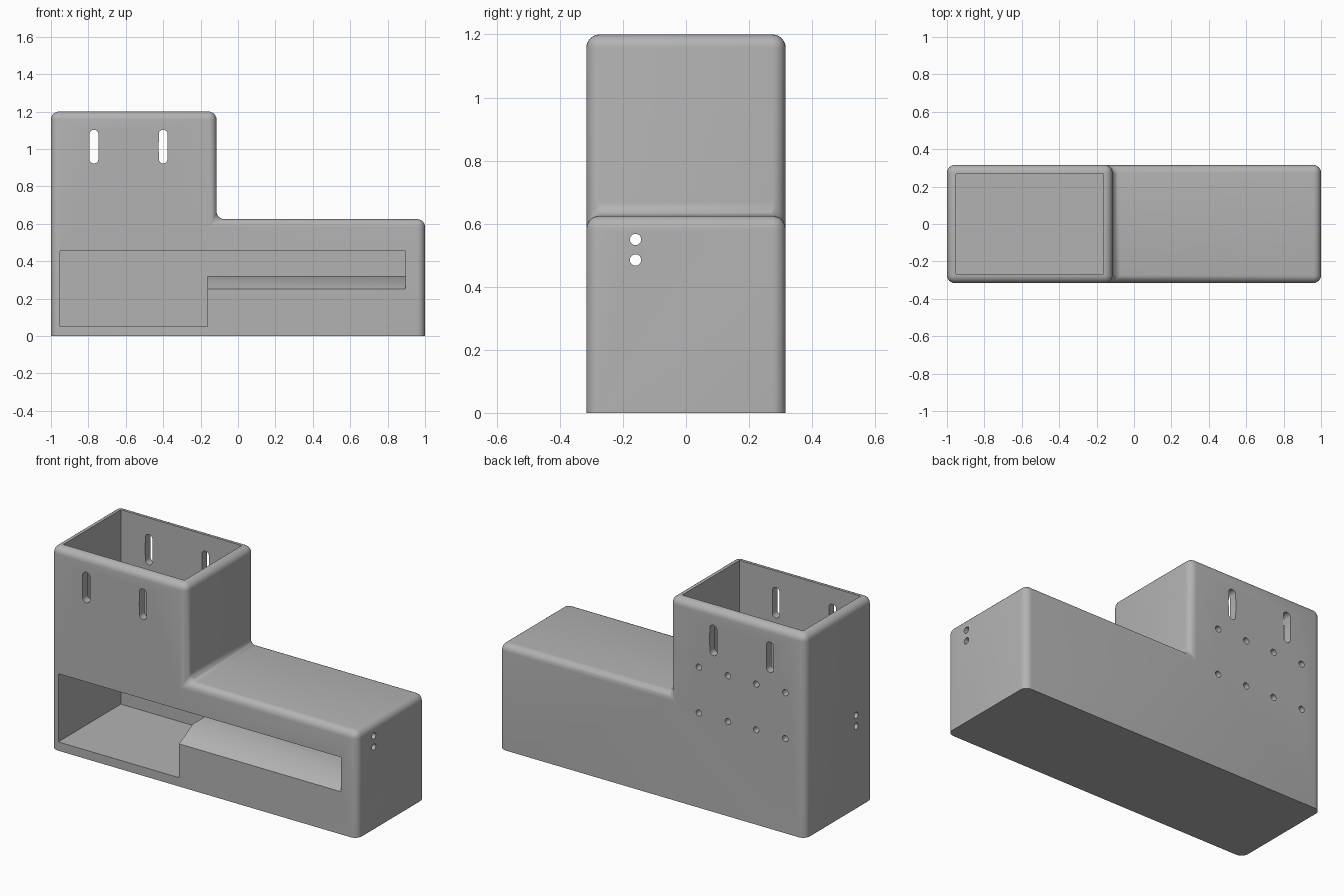
import bpy
import bmesh
from math import pi, radians
from mathutils import Matrix, Vector

cube = bpy.data.objects.get("Cube")
if cube:
    bpy.data.objects.remove(cube, do_unlink=True)

grey = bpy.data.materials.new("plain grey")
grey.use_nodes = True
color = (0.45, 0.45, 0.45, 1)
grey.diffuse_color = color
grey.node_tree.nodes["Principled BSDF"].inputs["Base Color"].default_value = color

HALF = 0.316   # half depth of the housing
IN = 0.268     # half depth of the hollow


def finish(name, bm):
    bmesh.ops.recalc_face_normals(bm, faces=bm.faces)
    mesh = bpy.data.meshes.new(name)
    bm.to_mesh(mesh)
    bm.free()
    mesh.materials.append(grey)
    obj = bpy.data.objects.new(name, mesh)
    bpy.context.collection.objects.link(obj)
    return obj


def prism(points, direction):
    bm = bmesh.new()
    face = bm.faces.new([bm.verts.new(p) for p in points])
    out = bmesh.ops.extrude_face_region(bm, geom=[face])
    moved = [v for v in out["geom"] if isinstance(v, bmesh.types.BMVert)]
    bmesh.ops.translate(bm, verts=moved, vec=Vector(direction))
    bmesh.ops.recalc_face_normals(bm, faces=bm.faces)
    return bm


def cut(bm):
    cutter = finish("cutter", bm)
    cutter.hide_render = True
    mod = housing.modifiers.new("cut", "BOOLEAN")
    mod.operation = "DIFFERENCE"
    mod.solver = "EXACT"
    mod.object = cutter
    bpy.context.view_layer.objects.active = housing
    bpy.ops.object.modifier_apply(modifier=mod.name)
    bpy.data.objects.remove(cutter, do_unlink=True)


def cut_box(x0, x1, y0, y1, z0, z1):
    cut(prism([(x0, y0, z0), (x1, y0, z0), (x1, y1, z0), (x0, y1, z0)], (0, 0, z1 - z0)))


def cut_hole(center, radius, length, axis, stretch=0):
    # Round hole along an axis; stretch pulls it into an upright slot
    bm = bmesh.new()
    turn = Matrix.Rotation(pi / 2, 4, "Y" if axis == "x" else "X")
    bmesh.ops.create_cone(bm, cap_ends=True, segments=24, radius1=radius, radius2=radius,
                          depth=length, matrix=Matrix.Translation(center) @ turn)
    if stretch:
        for v in bm.verts:
            dz = v.co.z - center[2]
            if abs(dz) > 1e-4:
                v.co.z += stretch if dz > 0 else -stretch
    cut(bm)


# L-shaped housing, rounded everywhere except around the base
outline = [(-1, 0), (1, 0), (1, 0.625), (-0.115, 0.625), (-0.115, 1.2), (-1, 1.2)]
bm = prism([(x, -HALF, z) for x, z in outline], (0, 2 * HALF, 0))
rounded = [e for e in bm.edges if max(v.co.z for v in e.verts) > 0.01]
bmesh.ops.bevel(bm, geom=rounded, offset=0.042, offset_type="OFFSET", segments=6,
                profile=0.5, affect="EDGES", clamp_overlap=True)
housing = finish("housing", bm)

# Open tower shaft, front window and hollow arm
cut_box(-0.953, -0.163, -IN, IN, 0.052, 1.4)
cut_box(-0.953, -0.163, -0.5, 0, 0.052, 0.455)
cut_box(-0.2, 0.953, -IN + 0.08, IN, 0.32, 0.578)

# Long front mouth with its sloped lip
mouth = [(-0.34, 0.239), (-0.188, 0.32), (0, 0.32), (0, 0.455), (-0.34, 0.455)]
cut(prism([(-0.163, y, z) for y, z in mouth], (1.058, 0, 0)))

# Upright slots through front and back of the tower
for x in (-0.77, -0.4):
    cut_hole((x, 0, 1.013), 0.024, 1, "y", 0.066)

# Two rows of screw holes in the back
for x in (-0.87, -0.68, -0.495, -0.305):
    for z in (0.56, 0.83):
        cut_hole((x, 0.3, z), 0.018, 0.2, "y")

# Paired cable holes in both ends
for x in (-1, 1):
    for z in (0.485, 0.55):
        cut_hole((x, -0.16, z), 0.018, 0.2, "x")

bpy.ops.object.select_all(action="DESELECT")
housing.select_set(True)
bpy.context.view_layer.objects.active = housing
bpy.ops.object.shade_smooth_by_angle(angle=radians(30))
